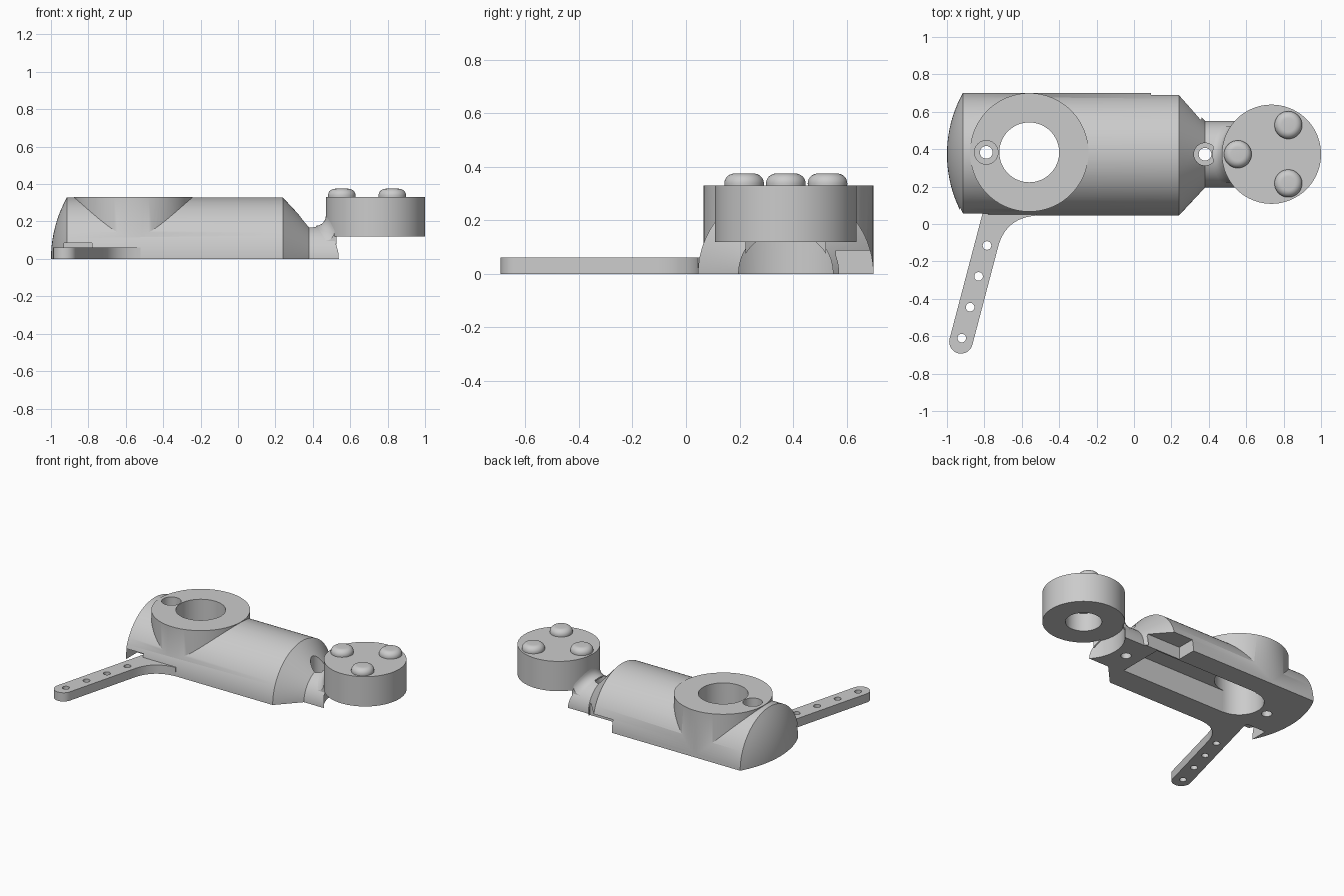
import bpy, bmesh, math
from mathutils import Vector, Matrix

if "Cube" in bpy.data.objects:
    bpy.data.objects.remove(bpy.data.objects["Cube"], do_unlink=True)

grey = bpy.data.materials.new("plain_grey")
grey.use_nodes = True
grey.diffuse_color = (0.6, 0.6, 0.6, 1)
grey.node_tree.nodes["Principled BSDF"].inputs["Base Color"].default_value = (0.6, 0.6, 0.6, 1)

CY = 0.373          # centre line of the body in y
DISC_X, DISC_R = 0.735, 0.265


def finish(name, bm):
    bmesh.ops.remove_doubles(bm, verts=bm.verts, dist=1e-5)
    bmesh.ops.recalc_face_normals(bm, faces=bm.faces)
    mesh = bpy.data.meshes.new(name)
    bm.to_mesh(mesh)
    bm.free()
    mesh.materials.append(grey)
    obj = bpy.data.objects.new(name, mesh)
    bpy.context.collection.objects.link(obj)
    return obj


def lathe(name, profile, matrix, steps=96):
    """Spin (radius, height) points about z, then place with a matrix."""
    bm = bmesh.new()
    verts = [bm.verts.new((r, 0, h)) for r, h in profile]
    edges = [bm.edges.new(p) for p in zip(verts, verts[1:])]
    bmesh.ops.spin(bm, geom=verts + edges, axis=(0, 0, 1), cent=(0, 0, 0),
                   angle=math.tau, steps=steps, use_duplicate=False)
    bmesh.ops.remove_doubles(bm, verts=bm.verts, dist=1e-5)
    bm.transform(matrix)
    return finish(name, bm)


def cylinder(name, x, y, radius, z0, z1, steps=64):
    return lathe(name, [(0, z0), (radius, z0), (radius, z1), (0, z1)],
                 Matrix.Translation((x, y, 0)), steps)


def box(name, x0, x1, y0, y1, z0, z1):
    bm = bmesh.new()
    bmesh.ops.create_cube(bm, size=1)
    bm.transform(Matrix.Translation(((x0 + x1) / 2, (y0 + y1) / 2, (z0 + z1) / 2))
                 @ Matrix.Diagonal((x1 - x0, y1 - y0, z1 - z0, 1)))
    return finish(name, bm)


def boolean(obj, tool, operation="DIFFERENCE"):
    mod = obj.modifiers.new("join", "BOOLEAN")
    mod.operation, mod.solver, mod.object = operation, "EXACT", tool
    graph = bpy.context.evaluated_depsgraph_get()
    mesh = bpy.data.meshes.new_from_object(obj.evaluated_get(graph))
    obj.modifiers.clear()
    obj.data = mesh
    bpy.data.objects.remove(tool, do_unlink=True)


def smooth(obj):
    bpy.ops.object.select_all(action="DESELECT")
    obj.select_set(True)
    bpy.context.view_layer.objects.active = obj
    bpy.ops.object.shade_smooth_by_angle(angle=math.radians(30))


# Body: domed end, barrel, cone and neck turned about the x axis
R, dome = 0.328, 0.085
ball = (R * R + dome * dome) / (2 * dome)
profile = []
for i in range(11):
    a = math.asin(R / ball) * i / 10
    profile.append((ball * math.sin(a), -1 + ball * (1 - math.cos(a))))
profile += [(R, 0.24), (0.178, 0.38), (0.178, 0.62), (0, 0.62)]
body = lathe("body", profile, Matrix.Translation((0, CY, 0)) @ Matrix.Rotation(math.pi / 2, 4, "Y"), 128)

# Upright collar crossing the barrel
boolean(body, cylinder("collar", -0.56, CY + 0.01, 0.317, 0.02, 0.331, 96), "UNION")

# Flat underside, and the end of the neck hollowed to meet the disc
boolean(body, box("floor_cutter", -2, 2, -1, 2, -1, 0))
boolean(body, cylinder("neck_cutter", DISC_X, CY, DISC_R, -1, 1, 128))

# Underside channel, arm recess and side recess
boolean(body, box("channel_cutter", -0.56, 0.27, 0.22, 0.55, -0.1, 0.16))
boolean(body, box("arm_recess_cutter", -0.93, -0.78, -0.1, 0.2, -0.1, 0.086))
boolean(body, box("side_recess_cutter", 0.09, 0.36, 0.56, 0.8, -0.1, 0.088))

# Large bore and the two counterbored screw holes
boolean(body, cylinder("bore_cutter", -0.56, CY + 0.01, 0.16, -0.1, 0.5))
for x, y, r in ((-0.79, CY + 0.01, 0.063), (0.38, CY, 0.06)):
    boolean(body, cylinder("screw_cutter", x, y, 0.034, -0.1, 0.5, 32))
    boolean(body, cylinder("head_cutter", x, y, r, 0.09, 0.5, 48))
smooth(body)

# Curved web blending the top of the neck up into the disc
bm = bmesh.new()
rows = []
for i in range(25):
    y = 0.15 * (i / 12 - 1)
    z = math.sqrt(0.178 ** 2 - y * y)
    x = DISC_X - math.sqrt(DISC_R ** 2 - y * y)
    pts = [(x + 0.01, z - 0.02), (x - 0.05, z - 0.01)]
    pts += [(x - 0.05 * (1 - math.sin(a)), z + 0.055 * (1 - math.cos(a)))
            for a in (j * math.pi / 12 for j in range(7))]
    pts.append((x + 0.01, z + 0.055))
    rows.append([bm.verts.new((px, CY + y, pz)) for px, pz in pts])
n = len(rows[0])
for a, b in zip(rows, rows[1:]):
    for j in range(n):
        k = (j + 1) % n
        bm.faces.new((a[j], a[k], b[k], b[j]))
bm.faces.new(rows[0])
bm.faces.new(rows[-1])
smooth(finish("neck_web", bm))

# Round disc with a blind socket underneath
disc = cylinder("disc", DISC_X, CY, DISC_R, 0.12, 0.331, 128)
boolean(disc, cylinder("socket_cutter", DISC_X, CY, 0.117, 0, 0.25))
smooth(disc)

# Three rounded buttons on the disc
button = [(0, 0.32), (0.073, 0.32), (0.074, 0.338)]
button += [(0.036 + 0.038 * math.cos(a), 0.338 + 0.037 * math.sin(a))
           for a in (j * math.pi / 16 for j in range(1, 9))] + [(0, 0.375)]
for i in range(3):
    a = math.pi + i * math.tau / 3
    place = Matrix.Translation((DISC_X + 0.18 * math.cos(a), CY + 0.18 * math.sin(a), 0))
    smooth(lathe("button_%d" % (i + 1), button, place, 48))

# Flat arm: rounded tip, straight sides, flared root under the barrel
tip = Vector((-0.925, -0.63))
along = Vector((0.254, 0.967)).normalized()
side = Vector((along.y, -along.x))
w = 0.063
outline = []
for i in range(17):
    a = math.pi * i / 16
    outline.append(tip - side * w * math.cos(a) - along * w * math.sin(a))
start, ctrl, end = tip + side * w + along * 0.53, Vector((-0.69, 0.035)), Vector((-0.52, 0.045))
for i in range(13):
    t = i / 12
    outline.append(start * (1 - t) ** 2 + ctrl * 2 * t * (1 - t) + end * t * t)
outline += [Vector((-0.52, 0.2)), tip - side * w + along * 0.86]
bm = bmesh.new()
face = bm.faces.new([bm.verts.new((p.x, p.y, 0)) for p in outline])
ext = bmesh.ops.extrude_face_region(bm, geom=[face], use_keep_orig=True)
bmesh.ops.translate(bm, vec=(0, 0, 0.062),
                    verts=[v for v in ext["geom"] if isinstance(v, bmesh.types.BMVert)])
arm = finish("arm", bm)
for i in range(4):
    x, y = -0.921 + 0.045 * i, -0.61 + 0.165 * i
    boolean(arm, cylinder("arm_hole_cutter", x, y, 0.023, -0.1, 0.2, 32))
smooth(arm)
